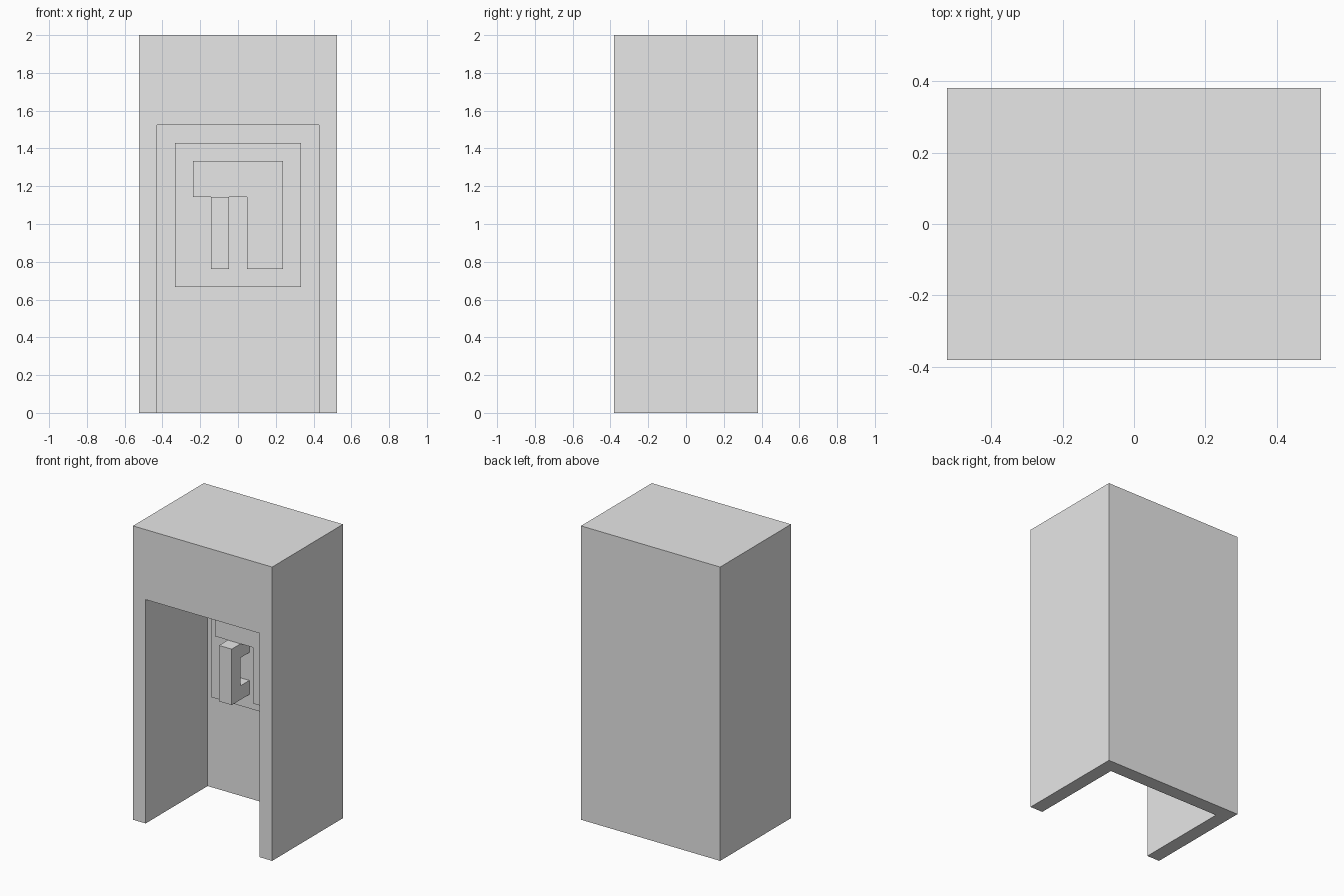
import bpy
import bmesh
from mathutils import Vector

if "Cube" in bpy.data.objects:
    bpy.data.objects.remove(bpy.data.objects["Cube"])

U = 2 / 21          # module: the booth is 11 x 8 x 21 modules
BACK = 4 * U        # y of the rear face

grey = bpy.data.materials.new("plain grey")
grey.use_nodes = True
colour = (0.8, 0.8, 0.8, 1)
grey.diffuse_color = colour
grey.node_tree.nodes["Principled BSDF"].inputs["Base Color"].default_value = colour


def extrude(name, profile, direction, place):
    """Extrude a flat outline, given in modules, along a direction."""
    bm = bmesh.new()
    face = bm.faces.new([bm.verts.new(place(a, b)) for a, b in profile])
    top = bmesh.ops.extrude_face_region(bm, geom=[face])["geom"]
    bmesh.ops.translate(bm, vec=Vector(direction) * U,
                        verts=[v for v in top if isinstance(v, bmesh.types.BMVert)])
    bmesh.ops.recalc_face_normals(bm, faces=bm.faces)
    mesh = bpy.data.meshes.new(name)
    bm.to_mesh(mesh)
    bm.free()
    mesh.materials.append(grey)
    obj = bpy.data.objects.new(name, mesh)
    bpy.context.collection.objects.link(obj)
    return obj


def front_shape(name, profile, rear, depth):
    """Outline in x and z, extruded forward from a rear plane."""
    return extrude(name, profile, (0, -depth, 0),
                   lambda x, z: Vector((x * U, rear * U, z * U)))


def rect(x0, x1, z0, z1):
    return [(x0, z0), (x1, z0), (x1, z1), (x0, z1)]


# Booth shell: solid block with a walk-in recess open at the front and floor
shell = front_shape("booth_shell", rect(-5.5, 5.5, 0, 21), 4, 8)
cutter = front_shape("recess_cutter", rect(-4.5, 4.5, -1, 16), 3, 8)
cutter.hide_render = True
cut = shell.modifiers.new("recess", "BOOLEAN")
cut.operation = "DIFFERENCE"
cut.solver = "EXACT"
cut.object = cutter
bpy.context.view_layer.objects.active = shell
bpy.ops.object.modifier_apply(modifier=cut.name)
bpy.data.objects.remove(cutter)

# Telephone body on the rear wall
front_shape("telephone_body", rect(-3.5, 3.5, 7, 15), 3, 1)

# Raised face with a step cut out for the handset
face_outline = [(-2.5, 14), (2.5, 14), (2.5, 8), (0.5, 8), (0.5, 12), (-2.5, 12)]
front_shape("telephone_face", face_outline, 2, 1)

# C-shaped handset: side outline in y and z, extruded across
handset_outline = [(0, 8), (2, 8), (2, 9), (1, 9), (1, 11), (2, 11), (2, 12), (0, 12)]
extrude("handset", handset_outline, (1, 0, 0),
        lambda y, z: Vector((-1.5 * U, y * U, z * U)))
